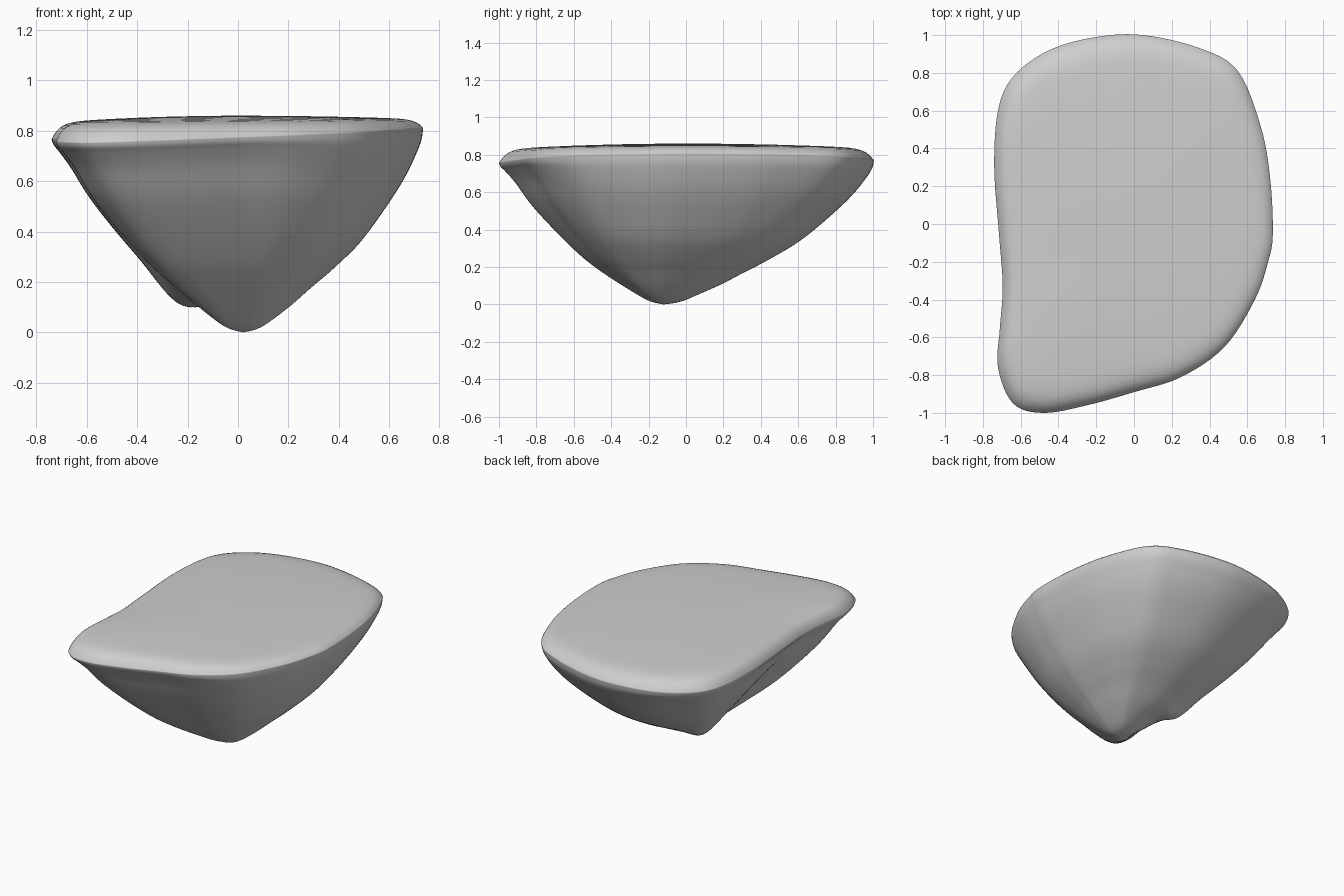
import bpy, bmesh, math
from mathutils import Vector

if "Cube" in bpy.data.objects:
    bpy.data.objects.remove(bpy.data.objects["Cube"], do_unlink=True)


def spline(pts, steps, closed):
    """Catmull-Rom curve through the points."""
    pts = [Vector(p) for p in pts]
    n, out = len(pts), []
    pick = (lambda i: pts[i % n]) if closed else (lambda i: pts[max(0, min(n - 1, i))])
    for i in range(n if closed else n - 1):
        a, b, c, d = (pick(i + k) for k in (-1, 0, 1, 2))
        for s in range(steps):
            t = s / steps
            out.append(0.5 * (2 * b + (c - a) * t + (2 * a - 5 * b + 4 * c - d) * t ** 2
                              + (3 * b - a - 3 * c + d) * t ** 3))
    return out if closed else out + [pts[-1]]


# Plan outline of the rim
outline = spline([(.735, -.05), (.71, -.2), (.64, -.4), (.48, -.65), (.25, -.81), (0, -.89),
                  (-.25, -.96), (-.48, -1), (-.64, -.95), (-.72, -.76), (-.71, -.55),
                  (-.695, -.33), (-.715, -.05), (-.74, .3), (-.72, .6), (-.64, .78),
                  (-.45, .92), (-.2, .99), (.05, 1), (.35, .93), (.55, .81), (.67, .52),
                  (.72, .25)], 6, True)

# Underside from tip to rim: share of the way out, height share of the
# full back and right flank, height share of the hollow front and left flank
slope = spline([(0, 0, 0), (.1, .025, .03), (.25, .12, .13), (.38, .22, .23), (.5, .31, .34),
                (.65, .44, .51), (.8, .62, .7), (.9, .76, .86), (.96, .87, .94),
                (.99, .94, .975), (1, 1, 1)], 5, False)

# Hollows (+) and knobs (-) of the underside: x, y, radius, height
dents = [(-.24, .15, .1, -.045), (-.11, .05, .1, .03), (-.42, -.2, .2, .06),
         (-.45, .74, .16, .04)]

tip = Vector((.02, -.12))
hollow_side = Vector((-.85, -.5))
TOP = .86


def rim_height(p):
    return .79 + .03 * p.x - .02 * p.y ** 2


def dent(p):
    return sum(h * math.exp(-((p.x - x) ** 2 + (p.y - y) ** 2) / r ** 2) for x, y, r, h in dents)


def hollowness(p):
    """Share of the hollow flank profile in the direction of p."""
    w = max(0, min(1, .5 + .8 * (p - tip).normalized().dot(hollow_side)))
    return w * w * (3 - 2 * w)


bm = bmesh.new()
rings = []

# Underside rings
for t, full, hollow in slope[1:]:
    ring = []
    for o in outline:
        p = tip.lerp(o, t)
        f = full + (hollow - full) * hollowness(o)
        z = rim_height(o) * f + dent(p) * (1 - t ** 8) * min(1, t * 6)
        ring.append(bm.verts.new((p.x, p.y, z)))
    rings.append(ring)

# Rounded edge and nearly flat top
for u in (.998, .993, .985, .975, .96, .94, .91, .87, .82, .74, .64, .5, .35, .2, .08):
    ring = []
    for o in outline:
        rise = .7 * (1 - u ** 24) + .3 * (1 - u * u)
        z0 = rim_height(o)
        ring.append(bm.verts.new((o.x * u, o.y * u, z0 + (TOP - z0) * rise)))
    rings.append(ring)

n = len(outline)
bottom = bm.verts.new((tip.x, tip.y, 0))
crown = bm.verts.new((0, 0, TOP))
for i in range(n):
    j = (i + 1) % n
    bm.faces.new((bottom, rings[0][j], rings[0][i]))
    bm.faces.new((crown, rings[-1][i], rings[-1][j]))
    for a, b in zip(rings, rings[1:]):
        bm.faces.new((a[i], a[j], b[j], b[i]))
bmesh.ops.recalc_face_normals(bm, faces=bm.faces)

mesh = bpy.data.meshes.new("floating_rock")
bm.to_mesh(mesh)
bm.free()
rock = bpy.data.objects.new("floating_rock", mesh)
bpy.context.collection.objects.link(rock)

# Plain grey stone
stone = bpy.data.materials.new("grey_stone")
stone.use_nodes = True
grey = (.62, .62, .62, 1)
stone.diffuse_color = grey
stone.node_tree.nodes["Principled BSDF"].inputs["Base Color"].default_value = grey
mesh.materials.append(stone)

# Smooth shading
bpy.ops.object.select_all(action="DESELECT")
rock.select_set(True)
bpy.context.view_layer.objects.active = rock
bpy.ops.object.shade_smooth()
